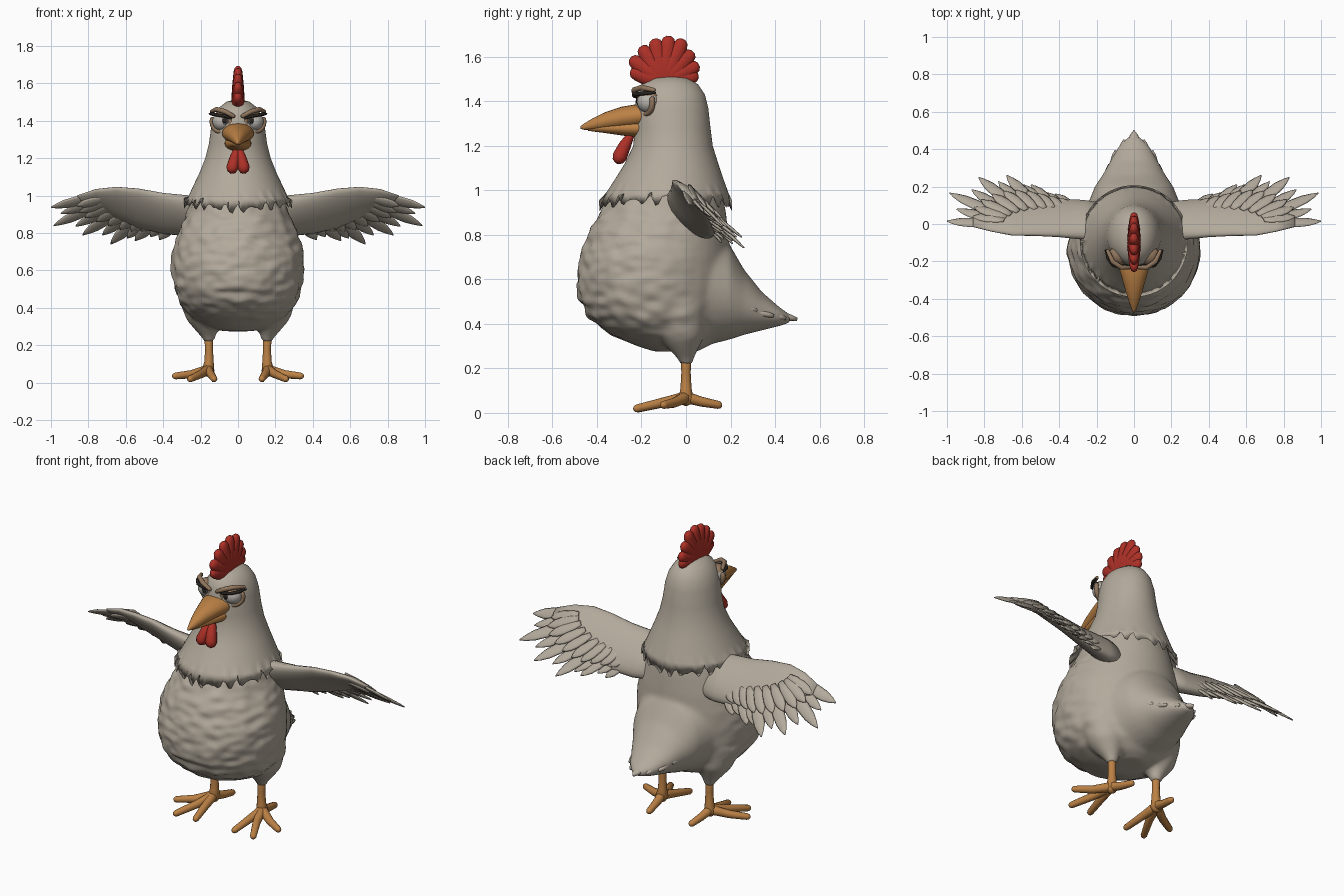
import bpy, bmesh, math
from mathutils import Vector as V, noise

cube = bpy.data.objects.get("Cube")
if cube:
    bpy.data.objects.remove(cube, do_unlink=True)


def material(name, *rgb):
    m = bpy.data.materials.new(name)
    m.use_nodes = True
    m.diffuse_color = (*rgb, 1)
    b = m.node_tree.nodes["Principled BSDF"]
    b.inputs["Base Color"].default_value = (*rgb, 1)
    b.inputs["Roughness"].default_value = 0.8
    return m


WHITE = material("feather_white", .45, .40, .33)
RED = material("comb_red", .42, .03, .02)
ORANGE = material("beak_orange", .50, .22, .06)
BROWN = material("eyelid_brown", .28, .18, .11)
DARK = material("lash_dark", .02, .017, .014)
EYE = material("eye_white", .48, .46, .42)
IRIS = material("iris_grey", .10, .09, .08)


def finish(name, bm, mat, mirror=False):
    bmesh.ops.recalc_face_normals(bm, faces=bm.faces)
    me = bpy.data.meshes.new(name)
    bm.to_mesh(me)
    bm.free()
    me.materials.append(mat)
    me.shade_smooth()
    ob = bpy.data.objects.new(name, me)
    bpy.context.collection.objects.link(ob)
    if mirror:
        ob.modifiers.new("mirror", 'MIRROR')
    return ob


def loft(bm, rings, n=16, caps=True):
    """Skin a run of ellipses, each given as (centre, axis, axis)."""
    loops = []
    for c, u, v in rings:
        angles = [2 * math.pi * i / n for i in range(n)]
        loops.append([bm.verts.new(c + u * math.cos(a) + v * math.sin(a)) for a in angles])
    for a, b in zip(loops, loops[1:]):
        for i in range(n):
            bm.faces.new((a[i], a[(i + 1) % n], b[(i + 1) % n], b[i]))
    if caps:
        bm.faces.new(loops[0])
        bm.faces.new(loops[-1])
    return loops


def tube(bm, path, radii, ref=(1, 0, 0), squash=1, n=12):
    """Round-ended tube; squash thins it along ref."""
    pts = [V(p) for p in path]
    ref = V(ref)
    rings = []
    for i, (p, r) in enumerate(zip(pts, radii)):
        t = (pts[min(i + 1, len(pts) - 1)] - pts[max(i - 1, 0)]).normalized()
        u = t.cross(ref).normalized()
        v = t.cross(u) * squash
        ends = [(0, 1)]
        if i == 0:
            ends = [(-.95, .3), (-.65, .75), (0, 1)]
        elif i == len(pts) - 1:
            ends = [(0, 1), (.65, .75), (.95, .3)]
        rings += [(p + t * r * d, u * r * k, v * r * k) for d, k in ends]
    loft(bm, rings, n)


def leaf(bm, base, tip, width, normal, thick=.009):
    """Flat pointed feather."""
    base, tip = V(base), V(tip)
    side = (tip - base).cross(V(normal)).normalized()
    up = side.cross(tip - base).normalized()
    shape = ((0, .5), (.25, .85), (.55, 1), (.75, .88), (.9, .5), (1, .08))
    loft(bm, [(base.lerp(tip, t), side * width * k, up * thick * (.3 + .7 * k))
              for t, k in shape], 8)


def level(z, front, back, half):
    """Horizontal body section."""
    return V((0, (front + back) / 2, z)), V((half, 0, 0)), V((0, (back - front) / 2, 0))


def ball(bm, c, r):
    vs = bmesh.ops.create_uvsphere(bm, u_segments=24, v_segments=16, radius=1)["verts"]
    for v in vs:
        v.co = V(c) + V(a * b for a, b in zip(v.co, r))


# Body, tail root and thighs fused into one skin
bm = bmesh.new()
loft(bm, [level(*s) for s in (
    (.275, -.14, .05, .08), (.30, -.22, .10, .16), (.35, -.34, .15, .25),
    (.42, -.43, .18, .31), (.5, -.48, .20, .34), (.6, -.49, .20, .355),
    (.7, -.475, .195, .35), (.8, -.44, .19, .32), (.9, -.39, .18, .275),
    (1, -.325, .16, .235), (1.1, -.26, .13, .185), (1.2, -.2, .09, .14))], 48)
loft(bm, [(V((0, y, (lo + hi) / 2)), V((w, 0, 0)), V((0, 0, (hi - lo) / 2)))
          for y, lo, hi, w in (
    (0, .3, .86, .27), (.1, .305, .83, .25), (.2, .33, .75, .21), (.26, .35, .645, .17),
    (.34, .37, .545, .125), (.42, .39, .475, .08), (.47, .405, .44, .03))], 32)
for s in (1, -1):
    tube(bm, [(s * .18, -.04, .46), (s * .17, -.01, .34), (s * .157, 0, .25)],
         [.14, .1, .04], n=24)
body = finish("body", bm, WHITE)
remesh = body.modifiers.new("fuse", 'REMESH')
remesh.mode = 'VOXEL'
remesh.voxel_size = .014
remesh.use_smooth_shade = True
relax = body.modifiers.new("relax", 'SMOOTH')
relax.iterations = 6
fused = bpy.data.meshes.new_from_object(
    body.evaluated_get(bpy.context.evaluated_depsgraph_get()))
body.modifiers.clear()
body.data = fused
# Ruffled chest plumage
normals = [v.normal.copy() for v in fused.vertices]
for v, nrm in zip(fused.vertices, normals):
    p = v.co
    fade = max(0, min(1, (.1 - p.y) * 4)) * max(0, min(1, (p.z - .3) * 8))
    v.co = p + nrm * fade * .013 * noise.noise(V((p.x * 13, p.y * 13, p.z * 24)))
fused.shade_smooth()

# Head and neck cape with a ragged rim
bm = bmesh.new()
cape = loft(bm, [level(*s) for s in (
    (1.512, -.09, -.05, .02), (1.503, -.15, .01, .06), (1.475, -.197, .055, .097),
    (1.43, -.222, .085, .125), (1.37, -.23, .1, .143), (1.28, -.23, .11, .155),
    (1.2, -.237, .12, .175), (1.12, -.275, .145, .207), (1.04, -.325, .172, .245),
    (.99, -.358, .19, .268), (.945, -.39, .207, .29), (1.0, -.33, .165, .24))], 120)
for i, v in enumerate(cape[-2]):
    tooth = abs(i % 5 - 2.5) / 2.5
    v.co.z += .03 * abs(v.co.x) / .29 - .04 * (1 - tooth) + .012 * math.sin(i * 1.7)
finish("head_and_neck_cape", bm, WHITE)

# Tail feathers
bm = bmesh.new()
for x, y, z in ((0, .5, .42), (.055, .45, .425), (.1, .395, .435), (.135, .32, .46)):
    for s in ((1, -1) if x else (1,)):
        leaf(bm, (s * x * .7, y - .22, z + .05), (s * x, y, z), .04, (0, .3, 1), .02)
finish("tail_feathers", bm, WHITE)

# Wing arms: (x, leading y, z, trailing y, z, thickness)
bm = bmesh.new()
rings = []
for x, ly, lz, ty, tz, th in (
        (.15, -.07, .98, .1, .80, .06), (.27, -.075, .995, .12, .79, .06),
        (.4, -.065, 1.01, .13, .80, .045), (.53, -.06, 1.035, .13, .83, .035),
        (.65, -.06, 1.045, .11, .88, .028), (.76, -.04, 1.033, .08, .94, .02),
        (.86, -.015, 1.0, .04, .95, .012)):
    a, b = V((x, ly, lz)), V((x, ty, tz))
    u = (a - b) / 2
    rings.append(((a + b) / 2, u, u.cross(V((1, 0, 0))).normalized() * th))
loft(bm, rings, 24)
finish("wing_arms", bm, WHITE, True)

# Flight feathers, then a shorter covert layer on both faces
flight = [(V(a), V(b)) for a, b in (
    ((.7, 0, 1.01), (1, .015, .937)), ((.68, .03, .98), (.985, .165, .84)),
    ((.6, .06, .94), (.83, .25, .79)), ((.5, .07, .91), (.68, .26, .742)),
    ((.41, .07, .89), (.55, .21, .76)), ((.32, .07, .88), (.42, .16, .765)))]
up = V((0, .7, .7))
bm = bmesh.new()
for a, b in flight:
    leaf(bm, a, b, .036, up)
for (a, b), (c, d) in zip(flight, flight[1:]):
    base, tip = (a + c) / 2, (b + d) / 2
    leaf(bm, base - up * .01, base.lerp(tip, .85), .034, up)
    for k in (.25, .75):
        base, tip = a.lerp(c, k), b.lerp(d, k)
        for s in (1, -1):
            leaf(bm, base + up * .02 * s, base.lerp(tip, .55) + up * .012 * s, .032, up)
finish("wing_feathers", bm, WHITE, True)

# Legs and toes
bm = bmesh.new()
tube(bm, [(.158, 0, .27), (.155, 0, .18), (.155, 0, .11), (.16, 0, .065)],
     [.024, .021, .025, .034])
for knee, tip in (((.145, -.11, .045), (.128, -.215, .02)),
                  ((.2, -.11, .045), (.255, -.22, .02)),
                  ((.25, -.055, .045), (.335, -.1, .036)),
                  ((.15, .07, .05), (.14, .145, .036))):
    mid = V((.16, 0, .07)).lerp(V(knee), .5)
    tube(bm, [(.16, 0, .07), mid, knee, tip], [.028, .024, .022, .018], (0, 0, 1))
finish("legs", bm, ORANGE, True)


# Beak halves: (y, low z, high z, half width)
def beak(name, sections):
    bm = bmesh.new()
    loft(bm, [(V((0, y, (lo + hi) / 2)), V((w, 0, 0)), V((0, 0, (hi - lo) / 2)))
              for y, lo, hi, w in sections], 20)
    finish(name, bm, ORANGE)


beak("upper_beak", ((-.17, 1.28, 1.385, .085), (-.22, 1.28, 1.387, .085),
                    (-.29, 1.275, 1.375, .064), (-.36, 1.272, 1.352, .045),
                    (-.42, 1.27, 1.323, .026), (-.46, 1.272, 1.298, .011),
                    (-.475, 1.277, 1.287, .003)))
beak("lower_beak", ((-.17, 1.235, 1.32, .075), (-.23, 1.238, 1.32, .07),
                    (-.3, 1.248, 1.31, .05), (-.37, 1.258, 1.3, .032),
                    (-.44, 1.267, 1.285, .01)))

# Wattle
bm = bmesh.new()
tube(bm, [(.008, -.25, 1.245), (.018, -.275, 1.2), (.03, -.298, 1.15)], [.018, .028, .033])
finish("wattle", bm, RED, True)

# Comb of fanned lobes
bm = bmesh.new()
for y, z in ((-.22, 1.525), (-.225, 1.575), (-.185, 1.62), (-.135, 1.65), (-.08, 1.662),
             (-.025, 1.65), (.01, 1.6), (.03, 1.55), (.025, 1.51)):
    tube(bm, [(0, -.1, 1.49), (0, (y - .1) / 2, (z + 1.49) / 2), (0, y, z)],
         [.05, .045, .033], squash=.72)
finish("comb", bm, RED)

# Eyes with frowning lids
bm = bmesh.new()
ball(bm, (.085, -.168, 1.397), (.052, .052, .05))
finish("eyeballs", bm, EYE, True)
for name, mat, y, r in (("irises", IRIS, -.213, .021), ("pupils", DARK, -.218, .012)):
    bm = bmesh.new()
    ball(bm, (.072, y, 1.4), (r, .008, r))
    finish(name, bm, mat, True)

bm = bmesh.new()
ball(bm, (.085, -.168, 1.397), (.057, .057, .055))
bmesh.ops.bisect_plane(bm, geom=bm.verts[:] + bm.edges[:] + bm.faces[:],
                       plane_co=(.085, -.168, 1.416), plane_no=(-.2, 0, 1), clear_inner=True)
tube(bm, [(.025, -.232, 1.425), (.07, -.232, 1.45), (.115, -.2, 1.462), (.14, -.145, 1.45)],
     [.011, .013, .013, .01], (0, 0, 1))
socket = [V((.09, -.18, 1.395)) + V((.85, .5, 0)) * .058 * math.cos(a) + V((0, 0, .053)) * math.sin(a)
          for a in (math.pi * (1 + i / 12) for i in range(-1, 14))]
tube(bm, socket, [.013] * len(socket), (.5, -.85, 0))
finish("eyelids", bm, BROWN, True)

bm = bmesh.new()
tube(bm, [(.035, -.215, 1.412), (.07, -.229, 1.425), (.11, -.222, 1.432), (.138, -.185, 1.436),
          (.152, -.14, 1.438)], [.006, .009, .009, .009, .005], (0, 0, 1))
finish("eyelashes", bm, DARK, True)
